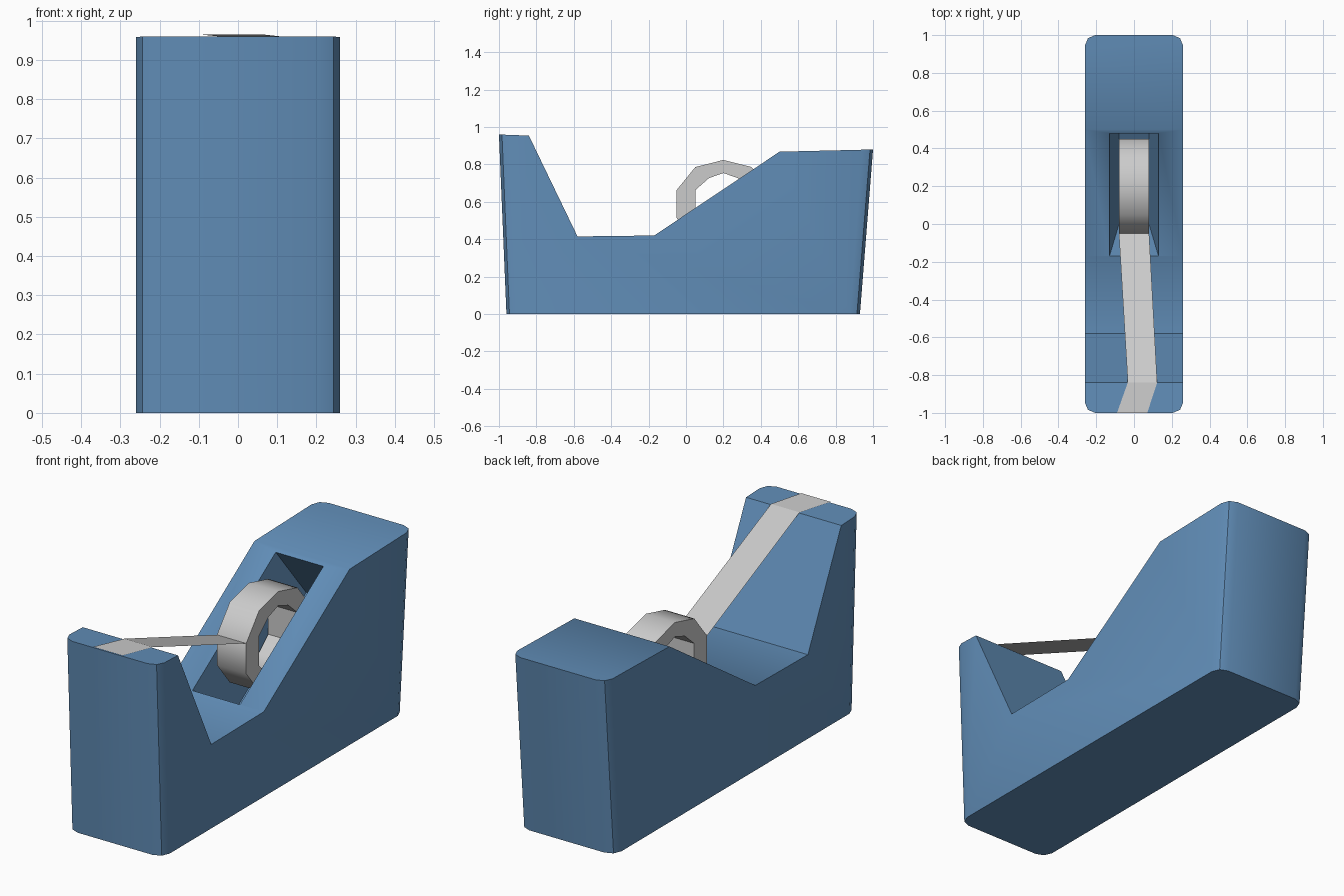
import bpy, bmesh
from math import radians
from mathutils import Vector

if "Cube" in bpy.data.objects:
    bpy.data.objects.remove(bpy.data.objects["Cube"])

blue = bpy.data.materials.new("blue_plastic")
blue.diffuse_color = (0.12, 0.27, 0.48, 1)
blue.use_nodes = True
blue.node_tree.nodes["Principled BSDF"].inputs["Base Color"].default_value = blue.diffuse_color


def add_object(name, bm):
    bmesh.ops.recalc_face_normals(bm, faces=bm.faces)
    mesh = bpy.data.meshes.new(name)
    bm.to_mesh(mesh)
    bm.free()
    ob = bpy.data.objects.new(name, mesh)
    bpy.context.collection.objects.link(ob)
    return ob


def activate(ob):
    bpy.ops.object.select_all(action='DESELECT')
    ob.select_set(True)
    bpy.context.view_layer.objects.active = ob


def smooth(ob, angle):
    activate(ob)
    bpy.ops.object.shade_smooth_by_angle(angle=radians(angle))


# Body: side profile (y, z) extruded across x, with rounded upright corners
profile = [(-0.96, 0), (0.93, 0), (1.0, 0.88), (0.5, 0.868),
           (-0.17, 0.42), (-0.58, 0.415), (-0.84, 0.954), (-1.0, 0.96)]
bm = bmesh.new()
face = bm.faces.new([bm.verts.new((-0.26, y, z)) for y, z in profile])
ext = bmesh.ops.extrude_face_region(bm, geom=[face])
bmesh.ops.translate(bm, vec=(0.52, 0, 0),
                    verts=[v for v in ext["geom"] if isinstance(v, bmesh.types.BMVert)])
bm.normal_update()
uprights = [e for e in bm.edges
            if abs(e.verts[0].co.z - e.verts[1].co.z) > 0.7]
bmesh.ops.bevel(bm, geom=uprights, offset=0.055, segments=2,
                profile=0.5, affect='EDGES')
body = add_object("dispenser_body", bm)
body.data.materials.append(blue)

# Slot cutter: tapered block sunk square to the sloping face
inward = Vector((0, 0.556, -0.831))
slope_ends = [Vector((0, -0.17, 0.42)), Vector((0, 0.48, 0.855))]
bm = bmesh.new()
rings = []
for depth in (-0.05, 0.3):
    half = 0.13 - depth / 6
    pts = [slope_ends[i] + inward * depth + Vector((s * half, 0, 0))
           for i, s in ((0, -1), (0, 1), (1, 1), (1, -1))]
    rings.append([bm.verts.new(p) for p in pts])
    bm.faces.new(rings[-1])
for i in range(4):
    j = (i + 1) % 4
    bm.faces.new((rings[0][i], rings[0][j], rings[1][j], rings[1][i]))
cutter = add_object("slot_cutter", bm)
cutter.hide_render = True

cut = body.modifiers.new("slot", 'BOOLEAN')
cut.operation = 'DIFFERENCE'
cut.solver = 'EXACT'
cut.object = cutter
activate(body)
bpy.ops.object.modifier_apply(modifier="slot")
bpy.data.objects.remove(cutter, do_unlink=True)
smooth(body, 40)


# Tape roll: ten-sided ring made from mirrored quarter outlines
def outline(side_y, side_z, mid_y, mid_z, top):
    right = [(0, top), (mid_y, mid_z), (side_y, side_z),
             (side_y, -side_z), (mid_y, -mid_z)]
    return right + [(-y, -z) for y, z in right]


outer = outline(0.25, 0.075, 0.15, 0.198, 0.236)
inner = outline(0.15, 0.075, 0.077, 0.139, 0.166)
bm = bmesh.new()
loops = [[bm.verts.new((x, 0.2 + y, 0.588 + z)) for y, z in pts]
         for x, pts in ((-0.08, outer), (0.08, outer), (0.08, inner), (-0.08, inner))]
for k in range(4):
    a, b = loops[k], loops[(k + 1) % 4]
    for i in range(10):
        j = (i + 1) % 10
        bm.faces.new((a[i], a[j], b[j], b[i]))
smooth(add_object("tape_roll", bm), 45)

# Loose tape: thin strip from the roll to the cutting edge
bm = bmesh.new()
rows = [(-0.08, 0.08, -0.05, 0.663), (-0.033, 0.123, -0.84, 0.958),
        (-0.09, 0.07, -1.0, 0.964)]
pairs = [(bm.verts.new((l, y, z)), bm.verts.new((r, y, z))) for l, r, y, z in rows]
for (a, b), (c, d) in zip(pairs, pairs[1:]):
    bm.faces.new((a, c, d, b))
add_object("tape_strip", bm)
